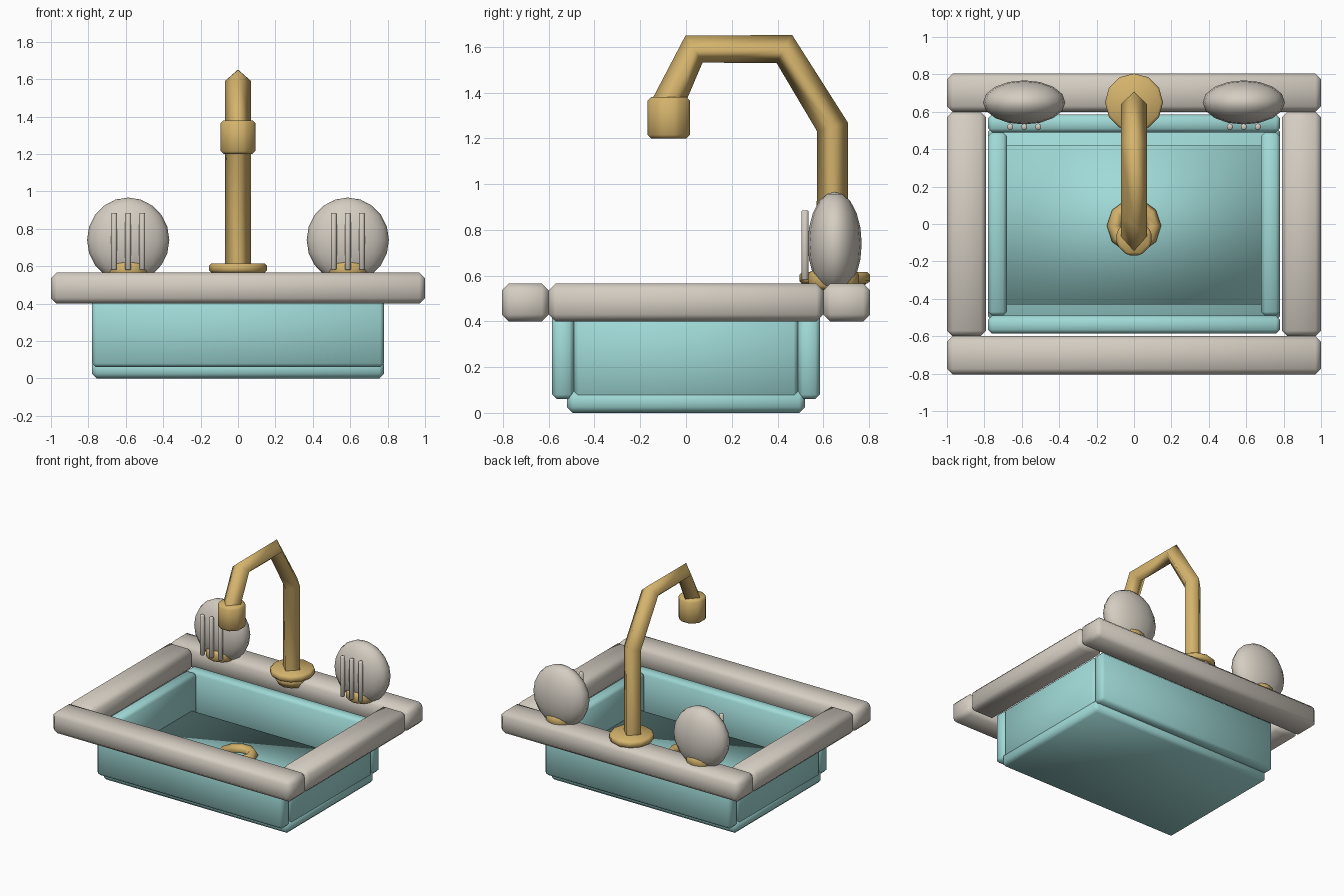
import bpy
from math import pi

cube = bpy.data.objects.get("Cube")
if cube:
    bpy.data.objects.remove(cube, do_unlink=True)


def material(name, rgb):
    m = bpy.data.materials.new(name)
    m.use_nodes = True
    m.diffuse_color = (*rgb, 1)
    m.node_tree.nodes["Principled BSDF"].inputs["Base Color"].default_value = (*rgb, 1)
    return m


STONE = material("warm_grey", (0.66, 0.61, 0.54))
TEAL = material("pale_teal", (0.35, 0.70, 0.68))
GOLD = material("brass", (0.66, 0.45, 0.15))


def finish(name, mat, bevel=0):
    ob = bpy.context.object
    ob.name = name
    ob.data.materials.append(mat)
    for p in ob.data.polygons:
        p.use_smooth = True
    if bevel:
        mod = ob.modifiers.new("Soft edges", "BEVEL")
        mod.width = bevel
        mod.segments = 1
    return ob


def box(name, mat, x, y, z, bevel=0.03):
    """Bevelled box from (min, max) ranges."""
    ranges = (x, y, z)
    bpy.ops.mesh.primitive_cube_add(size=1, location=[(a + b) / 2 for a, b in ranges])
    ob = bpy.context.object
    ob.scale = [b - a for a, b in ranges]
    bpy.ops.object.transform_apply(location=False, rotation=False, scale=True)
    return finish(name, mat, bevel)


def cone(name, mat, x, y, z, r_low, r_high, sides, bevel=0):
    bpy.ops.mesh.primitive_cone_add(vertices=sides, radius1=r_low, radius2=r_high,
                                    depth=z[1] - z[0], location=(x, y, sum(z) / 2))
    return finish(name, mat, bevel)


# Counter rim and basin walls
for side, s in (("left", 1), ("right", -1)):
    box(side + "_rail", STONE, sorted((0.79 * s, s)), (-0.6, 0.6), (0.4, 0.565))
    box(side + "_wall", TEAL, sorted((0.68 * s, 0.78 * s)), (-0.49, 0.49), (0.06, 0.45), 0.02)
for side, s in (("back", 1), ("front", -1)):
    box(side + "_rail", STONE, (-1, 1), sorted((0.6 * s, 0.805 * s)), (0.4, 0.565))
    box(side + "_wall", TEAL, (-0.78, 0.78), sorted((0.49 * s, 0.585 * s)), (0.06, 0.45), 0.02)

# Basin floor with a raised panel and drain ring
box("basin_floor", TEAL, (-0.78, 0.78), (-0.52, 0.52), (0, 0.1), 0.025)
box("floor_panel", TEAL, (-0.69, 0.69), (-0.43, 0.42), (0.08, 0.19), 0)
bpy.ops.mesh.primitive_torus_add(location=(0, -0.01, 0.2), major_segments=10, minor_segments=6,
                                 major_radius=0.105, minor_radius=0.04)
finish("drain_ring", GOLD)

# Faucet: flared base, bent pipe and spout head
cone("faucet_base", GOLD, 0, 0.65, (0.5, 0.57), 0.1, 0.14, 12)
cone("faucet_collar", GOLD, 0, 0.65, (0.565, 0.615), 0.155, 0.155, 12, 0.012)
curve = bpy.data.curves.new("faucet_pipe", "CURVE")
curve.dimensions = "3D"
curve.bevel_depth = 0.07
curve.bevel_resolution = 0
curve.use_fill_caps = True
path = [(0.64, 0.58), (0.64, 1.25), (0.43, 1.59), (0.035, 1.59), (-0.085, 1.34)]
spline = curve.splines.new("POLY")
spline.points.add(len(path) - 1)
for point, (y, z) in zip(spline.points, path):
    point.co = (0, y, z, 1)
curve.materials.append(GOLD)
pipe = bpy.data.objects.new("faucet_pipe", curve)
bpy.context.collection.objects.link(pipe)
head = cone("spout_head", GOLD, 0, -0.075, (1.2, 1.38), 0.1, 0.1, 8, 0.015)
head.rotation_euler.z = pi / 8

# Pair of round handles with three upright prongs each
for side, s in (("left", 1), ("right", -1)):
    cx = 0.587 * s
    cone(side + "_handle_base", GOLD, cx, 0.645, (0.54, 0.62), 0.115, 0.115, 10, 0.015)
    bpy.ops.mesh.primitive_uv_sphere_add(segments=16, ring_count=10, radius=1,
                                         location=(cx, 0.65, 0.74))
    bpy.context.object.scale = (0.22, 0.118, 0.227)
    finish(side + "_handle", STONE)
    for i in (-1, 0, 1):
        cone(f"{side}_prong_{i + 2}", STONE, cx + 0.075 * i, 0.52, (0.58, 0.885),
             0.018, 0.018, 8, 0.005)
